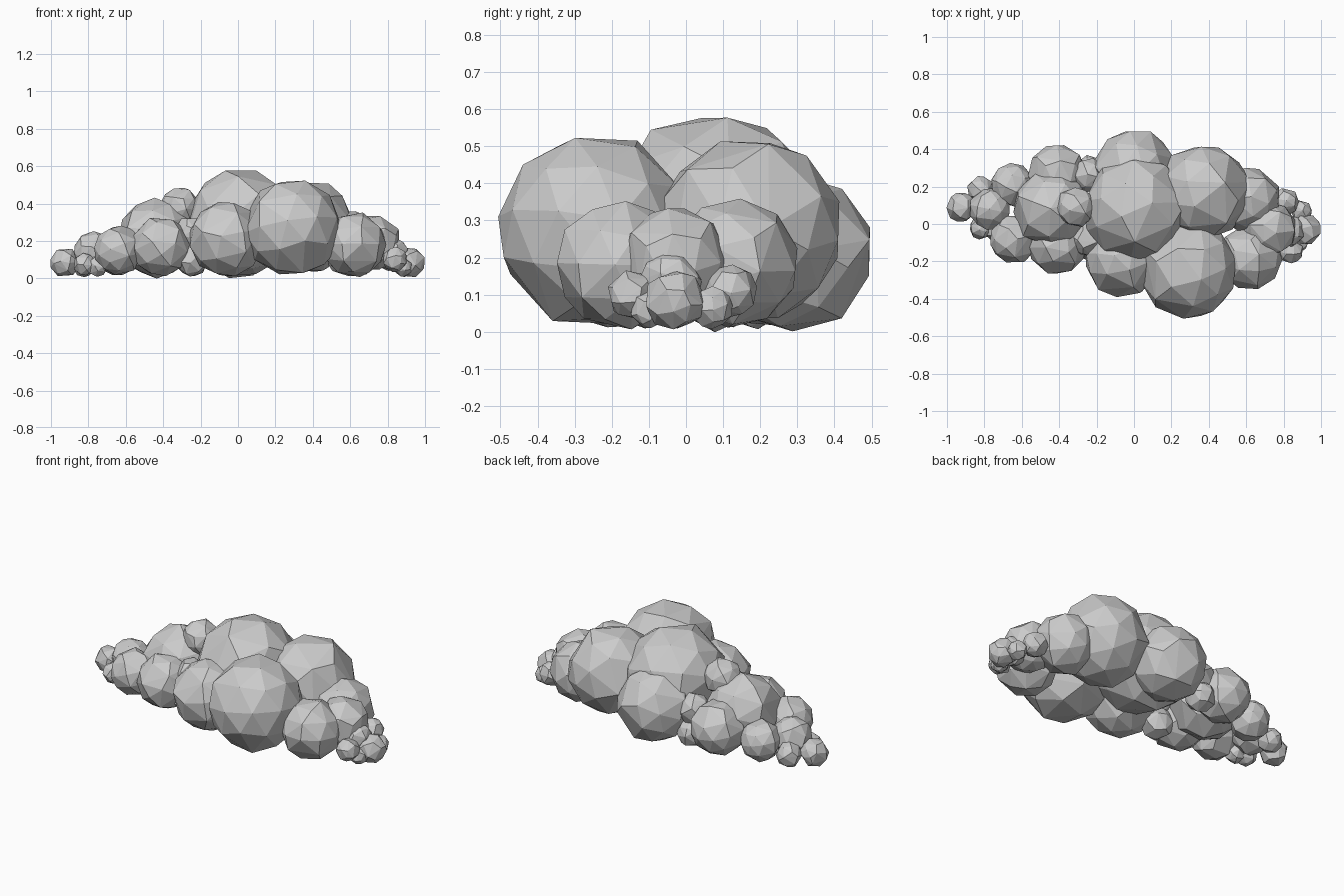
import bpy, random, math

random.seed(11)

# puffs of the cloud: x, y, z, radius
CORE = [
    (0.015, 0.08, 0.30, 0.285),   # tall centre
    (0.29, -0.245, 0.272, 0.26),  # big front
    (0.37, 0.17, 0.275, 0.25),    # big back right
    (0.00, 0.292, 0.212, 0.212),  # back
    (-0.06, -0.19, 0.21, 0.20),   # front
    (-0.44, 0.08, 0.215, 0.205),  # left
]
MEDIUM = [
    (-0.41, -0.11, 0.17, 0.157),
    (-0.41, 0.27, 0.17, 0.155),
    (-0.31, 0.09, 0.38, 0.105),
    (-0.64, -0.08, 0.15, 0.13),
    (-0.65, 0.21, 0.13, 0.115),
    (-0.77, 0.08, 0.14, 0.11),
    (0.62, -0.18, 0.18, 0.17),
    (0.61, 0.13, 0.185, 0.172),
    (0.725, -0.03, 0.19, 0.145),
]
SMALL = [
    (-0.925, 0.09, 0.085, 0.078),
    (-0.82, 0.185, 0.08, 0.07),
    (-0.82, -0.02, 0.075, 0.06),
    (-0.75, -0.03, 0.065, 0.055),
    (-0.24, 0.28, 0.10, 0.085),
    (-0.24, 0.26, 0.23, 0.09),
    (-0.25, -0.10, 0.10, 0.09),
    (-0.25, -0.08, 0.24, 0.09),
    (0.92, -0.03, 0.085, 0.08),
    (0.825, -0.04, 0.135, 0.085),
    (0.81, 0.12, 0.11, 0.07),
    (0.895, 0.07, 0.065, 0.055),
    (0.84, -0.145, 0.10, 0.065),
    (0.88, -0.10, 0.06, 0.05),
]


def puff(name, x, y, z, r, ratio):
    rot = [random.uniform(0, 2 * math.pi) for _ in range(3)]
    bpy.ops.mesh.primitive_ico_sphere_add(
        subdivisions=2, radius=r * 1.02, location=(x, y, z), rotation=rot)
    ob = bpy.context.object
    ob.name = name
    # irregular, coarser facets
    ob.modifiers.new("facets", 'DECIMATE').ratio = ratio


for label, group, ratio in (("core_puff", CORE, 0.85),
                            ("medium_puff", MEDIUM, 0.8),
                            ("small_puff", SMALL, 0.6)):
    for i, p in enumerate(group):
        puff(f"{label}_{i + 1}", *p, ratio)
